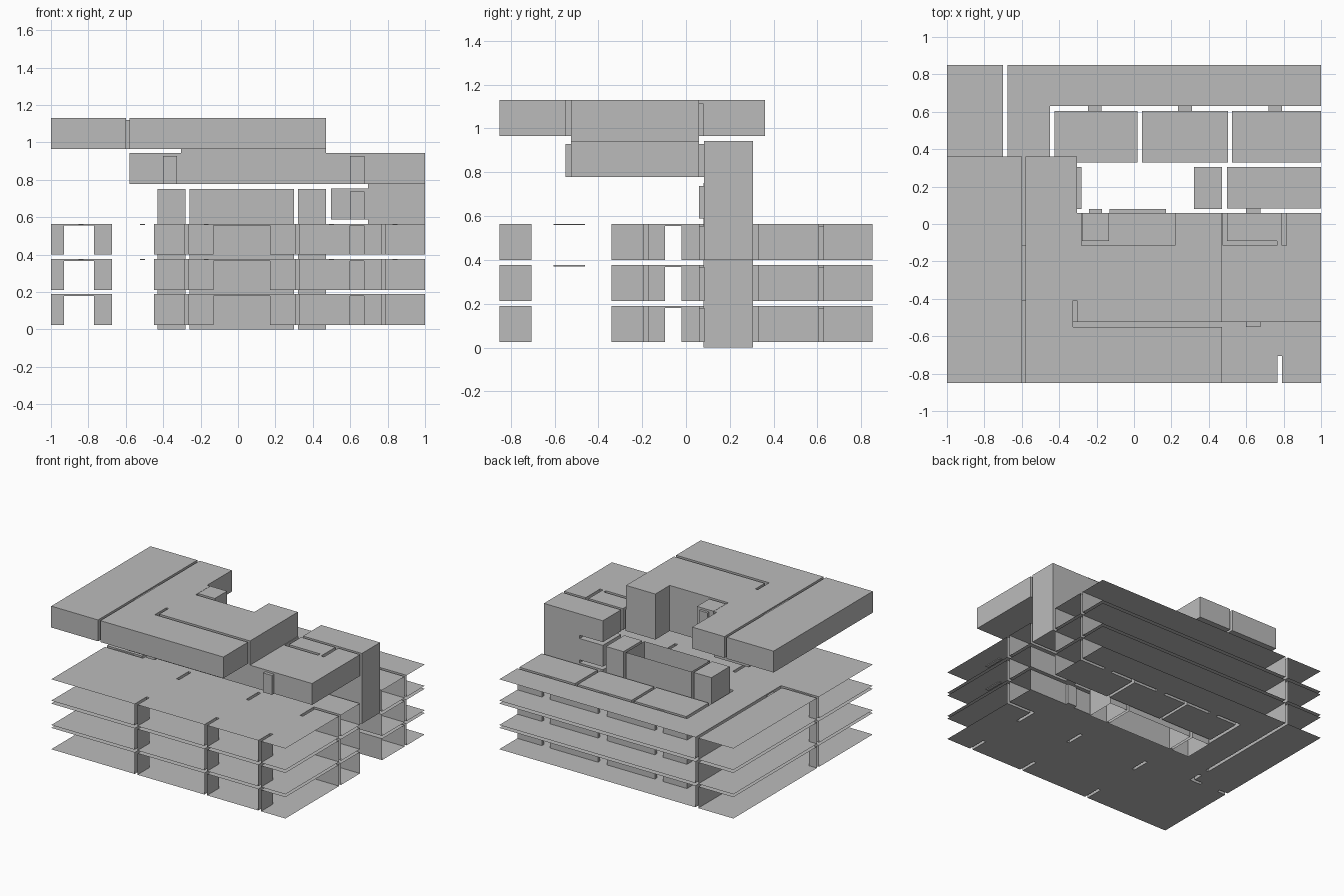
import bpy, bmesh

if "Cube" in bpy.data.objects:
    bpy.data.objects.remove(bpy.data.objects["Cube"])

grey = bpy.data.materials.new("plain grey")
grey.diffuse_color = (0.5, 0.5, 0.5, 1)
grey.use_nodes = True
grey.node_tree.nodes["Principled BSDF"].inputs["Base Color"].default_value = grey.diffuse_color


def shell(name, bounds, z0, z1, regions, open_edges=False):
    """Room-volume skin on a plan. regions = (x0,x1,y0,y1,spec); later ones win.
    spec: None = wall slot / void, or (z0, z1, has_bottom, has_top)."""
    bx0, bx1, by0, by1 = bounds
    xs = sorted({bx0, bx1} | {v for r in regions for v in r[:2] if bx0 < v < bx1})
    ys = sorted({by0, by1} | {v for r in regions for v in r[2:4] if by0 < v < by1})
    nx, ny = len(xs) - 1, len(ys) - 1
    cells = {}
    for i in range(nx):
        for j in range(ny):
            cx, cy = (xs[i] + xs[i + 1]) / 2, (ys[j] + ys[j + 1]) / 2
            spec = (z0, z1, True, True)
            for r in regions:
                if r[0] < cx < r[1] and r[2] < cy < r[3]:
                    spec = r[4]
            cells[i, j] = spec
    bm = bmesh.new()

    def quad(*pts):
        bm.faces.new([bm.verts.new(p) for p in pts])

    for (i, j), s in cells.items():
        if not s:
            continue
        a, b, c, d = xs[i], xs[i + 1], ys[j], ys[j + 1]
        lo, hi, bottom, top = s
        if top:
            quad((a, c, hi), (b, c, hi), (b, d, hi), (a, d, hi))
        if bottom:
            quad((a, d, lo), (b, d, lo), (b, c, lo), (a, c, lo))
        for di, dj, p, q in ((1, 0, (b, c), (b, d)), (-1, 0, (a, d), (a, c)),
                             (0, 1, (b, d), (a, d)), (0, -1, (a, c), (b, c))):
            n = (i + di, j + dj)
            if n not in cells and open_edges:
                continue
            other = cells.get(n)
            parts = [(lo, hi)] if not other else [(lo, min(hi, other[0])), (max(lo, other[1]), hi)]
            for u, v in parts:
                if v - u > 1e-5:
                    quad((*p, u), (*q, u), (*q, v), (*p, v))
    bmesh.ops.remove_doubles(bm, verts=bm.verts, dist=1e-5)
    # merge coplanar cells into clean flat faces
    bmesh.ops.dissolve_limit(bm, angle_limit=0.01, verts=bm.verts, edges=bm.edges)
    me = bpy.data.meshes.new(name)
    bm.to_mesh(me)
    bm.free()
    me.materials.append(grey)
    ob = bpy.data.objects.new(name, me)
    bpy.context.collection.objects.link(ob)
    return ob


# three typical floors: open facade, inner walls as slots
for k, z in enumerate((0.025, 0.212, 0.40)):
    t = z + 0.165
    door = (z, t - 0.01, True, True)
    plan = []
    for x in (-0.275, 0.32, 0.78):                      # office partition stubs
        plan += [(x - 0.012, x + 0.012, -0.85, -0.705, None),
                 (x - 0.012, x + 0.012, -0.34, -0.195, None)]
    plan += [
        (-1, -0.675, -0.195, -0.17, None),              # corner room front wall
        (0.768, 1, -0.195, -0.17, None),                # right corridor wall
        (-0.70, -0.675, -0.17, 0.85, None),             # corner room side wall
        (-0.45, 1, 0.06, 0.33, None),                   # core opening
        (-0.45, 1, 0.605, 0.63, None),                  # back corridor wall
        (-0.45, -0.425, 0.33, 0.61, None),              # back room side walls
        (0.02, 0.042, 0.33, 0.61, None),
        (0.502, 0.525, 0.33, 0.61, None),
        (-0.93, -0.77, -0.195, -0.17, door),            # doorways
        (-0.70, -0.675, -0.095, -0.02, door),
        (-0.245, -0.175, 0.605, 0.63, door),
        (0.235, 0.31, 0.605, 0.63, door),
        (0.72, 0.79, 0.605, 0.63, door),
        (-0.13, 0.17, 0.06, 0.08, door),
        (0.6, 0.675, 0.06, 0.085, door)]
    shell(f"floor_{k + 1}", (-1, 1, -0.85, 0.85), z, t, plan, open_edges=True)
    if k:                                               # slim ceiling strips
        for n, x in enumerate((-0.84, -0.51, -0.17, 0.5, 0.84)):
            shell(f"ceiling_strip_{k + 1}_{n}", (x - 0.013, x + 0.013, -0.605, -0.46),
                  t - 0.006, t - 0.001, [])

# core shafts
for name, a, b, cap in (("left_shaft", -0.43, -0.28, True), ("lift_shaft", -0.26, 0.30, False),
                        ("right_shaft", 0.32, 0.47, True)):
    whole = (a, b, 0.08, 0.305)
    shell(name, whole, 0, 0.752, [(*whole, (0, 0.752, False, cap))])

# stair tower with landings
shell("stair_tower", (0.695, 1, 0.083, 0.305), 0.40, 0.943, [])
for k, z in enumerate((0.40, 0.588, 0.778)):
    shell(f"landing_{k}", (0.497, 0.695, 0.083, 0.305), z, z + 0.165, [])
    if k:
        shell(f"landing_door_{k}", (0.6, 0.675, 0.06, 0.083), z, z + 0.15, [])

# lower penthouse level; the hall area is open to the level above
MID = 0.953
lower_door = (0.778, 0.928, True, True)
shell("penthouse_lower", (-0.58, 1, -0.55, 0.06), 0.778, 0.943, [
    (-0.305, 0.47, -0.525, 0.06, (0.778, MID, True, False)),
    (-0.28, 0.22, -0.115, 0.06, None),
    (-0.58, 1, -0.55, -0.525, None),
    (-0.40, -0.325, -0.55, -0.525, lower_door),
    (0.6, 0.675, -0.55, -0.525, lower_door),
    (0.475, 0.765, -0.115, -0.09, None),                # vestibule walls
    (0.475, 0.497, -0.115, 0.06, None),
    (0.79, 0.815, -0.115, 0.06, None)])

# upper penthouse level
shell("penthouse_upper", (-1, 0.47, -0.85, 0.36), 0.965, 1.13, [
    (-0.305, 0.47, -0.525, 0.06, (MID, 1.13, False, True)),
    (-0.305, 0.47, 0.06, 0.36, None),
    (-0.28, 0.22, -0.115, 0.06, None),                  # notch over the core
    (-0.325, 0.47, -0.55, -0.525, None),                # L-shaped wall
    (-0.325, -0.305, -0.55, -0.41, None),
    (-0.60, -0.58, -0.85, 0.36, None),                  # side wing wall
    (-0.60, -0.58, -0.41, -0.115, (0.965, 1.12, True, True))])

# small upper vestibule and its door
shell("upper_vestibule", (-0.278, -0.135, -0.09, 0.06), 0.965, 1.13, [])
shell("upper_vestibule_door", (-0.24, -0.17, 0.06, 0.08), 0.965, 1.115, [])
